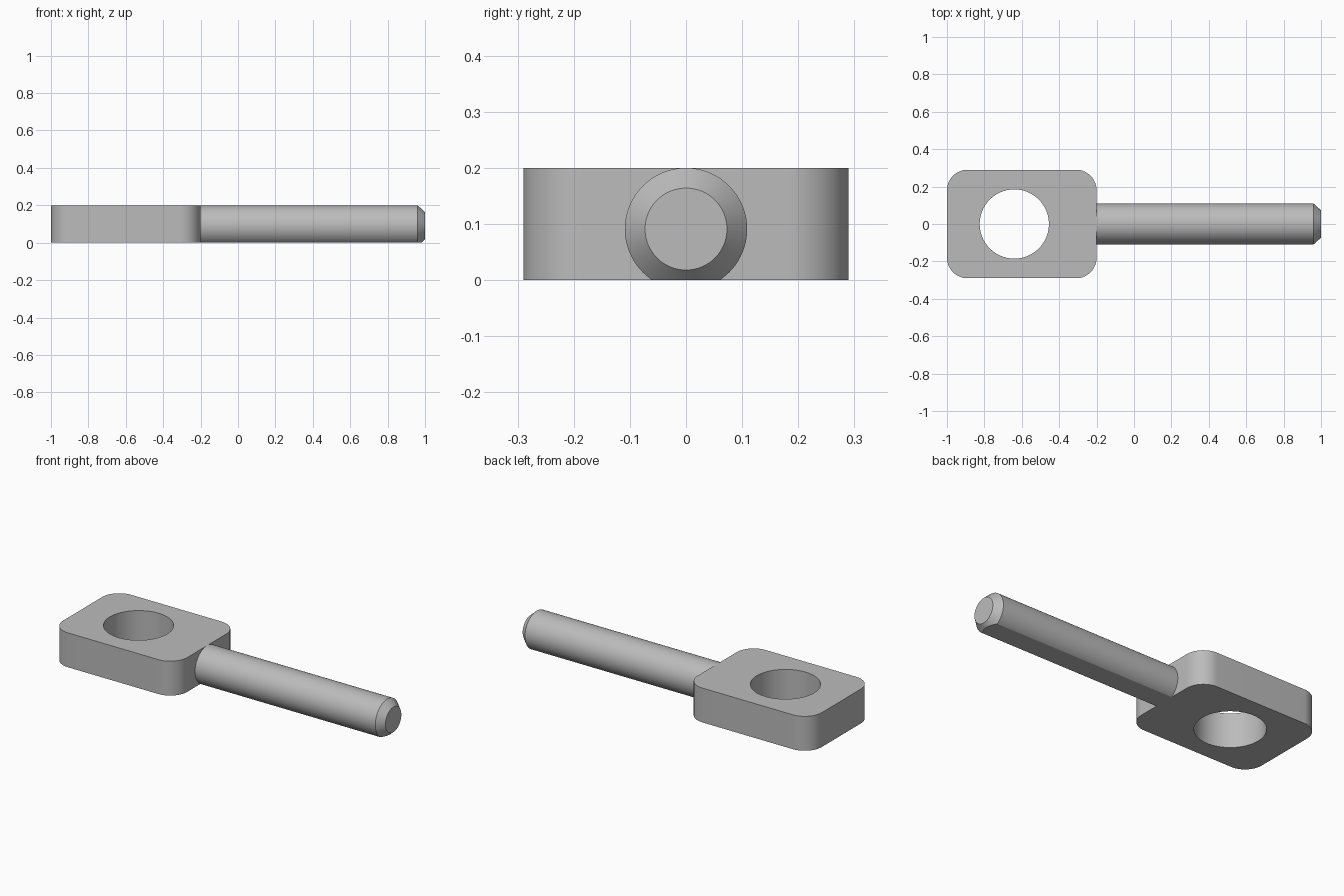
import bpy, bmesh
from math import cos, sin, pi, radians
from mathutils import Vector

cube = bpy.data.objects.get("Cube")
if cube:
    bpy.data.objects.remove(cube, do_unlink=True)

THICK = 0.2

grey = bpy.data.materials.new("plain_grey")
grey.use_nodes = True
colour = (0.5, 0.5, 0.5, 1)
grey.diffuse_color = colour
grey.node_tree.nodes["Principled BSDF"].inputs["Base Color"].default_value = colour


def finish(bm, name):
    bmesh.ops.recalc_face_normals(bm, faces=bm.faces)
    mesh = bpy.data.meshes.new(name)
    bm.to_mesh(mesh)
    bm.free()
    mesh.materials.append(grey)
    obj = bpy.data.objects.new(name, mesh)
    bpy.context.collection.objects.link(obj)
    return obj


def smooth(obj):
    bpy.ops.object.select_all(action="DESELECT")
    obj.select_set(True)
    bpy.context.view_layer.objects.active = obj
    bpy.ops.object.shade_smooth_by_angle(angle=radians(25))


def extrude_outline(points, z0, z1, name):
    bm = bmesh.new()
    face = bm.faces.new([bm.verts.new((x, y, z0)) for x, y in points])
    out = bmesh.ops.extrude_face_region(bm, geom=[face])
    verts = [g for g in out["geom"] if isinstance(g, bmesh.types.BMVert)]
    bmesh.ops.translate(bm, verts=verts, vec=(0, 0, z1 - z0))
    return finish(bm, name)


def arc(cx, cy, r, start, end, steps):
    angles = [start + (end - start) * i / steps for i in range(steps + 1)]
    return [(cx + r * cos(a), cy + r * sin(a)) for a in angles]


# Eye plate: rounded rectangle with a through hole
corner = 0.11
outline = []
for i, (sx, sy) in enumerate([(1, 1), (-1, 1), (-1, -1), (1, -1)]):
    outline += arc(-0.6 + sx * (0.4 - corner), sy * (0.29 - corner), corner,
                   i * pi / 2, (i + 1) * pi / 2, 16)
plate = extrude_outline(outline, 0, THICK, "eye_plate")

cutter = extrude_outline(arc(-0.64, 0, 0.185, 0, 2 * pi, 96)[:-1],
                         -0.1, THICK + 0.1, "hole_cutter")
cutter.hide_render = True
hole = plate.modifiers.new("hole", "BOOLEAN")
hole.operation = "DIFFERENCE"
hole.solver = "EXACT"
hole.object = cutter
bpy.context.view_layer.objects.active = plate
bpy.ops.object.modifier_apply(modifier="hole")
bpy.data.objects.remove(cutter, do_unlink=True)
smooth(plate)

# Rod: chamfered round bar with its underside cut flat
radius, tip_radius = 0.109, 0.073
axis_z = THICK - radius
bm = bmesh.new()
rings = []
for x, r in [(-0.2, radius), (0.96, radius), (1.0, tip_radius)]:
    rings.append([bm.verts.new((x, y, z)) for y, z in arc(0, axis_z, r, 0, 2 * pi, 96)[:-1]])
for a, b in zip(rings, rings[1:]):
    for i in range(len(a)):
        j = (i + 1) % len(a)
        bm.faces.new((a[i], a[j], b[j], b[i]))
root_cap = bm.faces.new(rings[0])
bm.faces.new(rings[-1])
cut = bmesh.ops.bisect_plane(bm, geom=bm.verts[:] + bm.edges[:] + bm.faces[:],
                             plane_co=(0, 0, 0), plane_no=(0, 0, 1), clear_inner=True)
bmesh.ops.holes_fill(bm, edges=[e for e in bm.edges if e.is_boundary], sides=0)
bmesh.ops.recalc_face_normals(bm, faces=bm.faces)
# The root is open where it meets the plate
root = [f for f in bm.faces if f.normal.dot(Vector((-1, 0, 0))) > 0.99]
bmesh.ops.delete(bm, geom=root, context="FACES")
smooth(finish(bm, "rod"))
